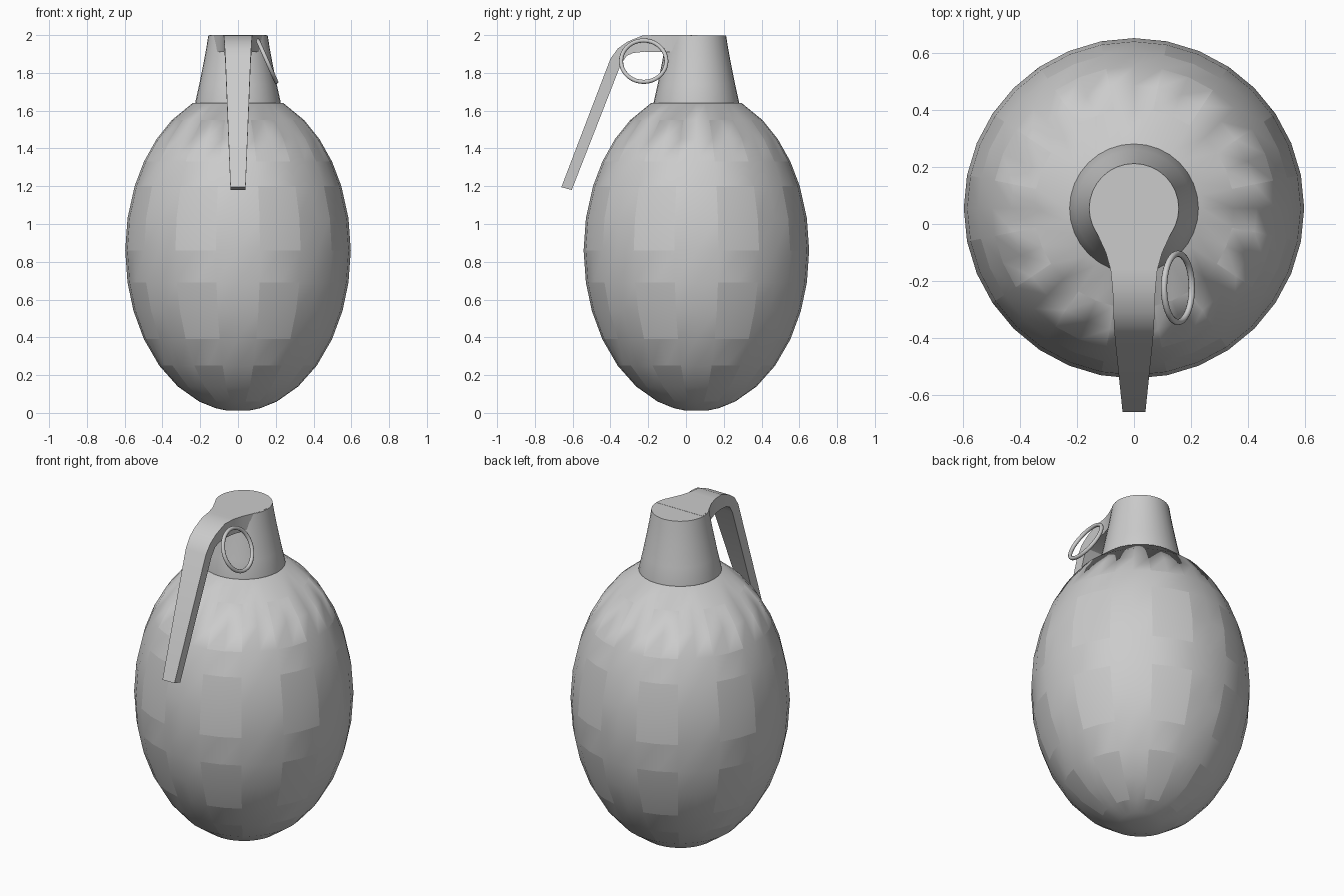
import bpy, bmesh, math

if "Cube" in bpy.data.objects:
    bpy.data.objects.remove(bpy.data.objects["Cube"])

CY = 0.055  # y of the body axis


def finish(bm, name, angle=None):
    bmesh.ops.recalc_face_normals(bm, faces=bm.faces)
    me = bpy.data.meshes.new(name)
    bm.to_mesh(me)
    bm.free()
    ob = bpy.data.objects.new(name, me)
    bpy.context.collection.objects.link(ob)
    if angle is not None:
        bpy.ops.object.select_all(action='DESELECT')
        ob.select_set(True)
        bpy.context.view_layer.objects.active = ob
        bpy.ops.object.shade_smooth_by_angle(angle=math.radians(angle))
    return ob


def lathe(profile, n):
    """Rings of (radius, z) joined by quads, with capped ends."""
    bm = bmesh.new()
    rings = [[bm.verts.new((r * math.cos(2 * math.pi * i / n),
                            CY + r * math.sin(2 * math.pi * i / n), z))
              for i in range(n)] for r, z in profile]
    grid = [[bm.faces.new((a[i], a[(i + 1) % n], b[(i + 1) % n], b[i]))
             for i in range(n)] for a, b in zip(rings, rings[1:])]
    bm.faces.new(rings[0][::-1])
    bm.faces.new(rings[-1])
    return bm, grid


# Egg-shaped body, with 4 rows of 8 shallow raised pads
N = 32
zs = [0.012, 0.025, 0.06, 0.14, 0.25, 0.39, 0.54, 0.69, 0.86, 1.03, 1.2, 1.33, 1.45, 1.55, 1.64]
pad_rows = (2, 3, 5, 6, 8, 9, 11, 12)
prof = [(0.597 * math.sqrt(1 - ((z - 0.86) / 0.852) ** 2), z) for z in zs]
bm, grid = lathe(prof, N)
# shift half a pad so the pads sit at 22.5 degrees + multiples of 45
pads = [grid[r][i] for r in pad_rows for i in range(N) if i % 4 in (1, 2)]
bmesh.ops.inset_region(bm, faces=pads, thickness=0.012, depth=0.011, use_even_offset=True)
finish(bm, "body", 60)

# Tapered neck
bm, _ = lathe([(0.2, 1.6), (0.226, 1.637), (0.226, 1.645), (0.205, 1.74),
               (0.181, 1.86), (0.168, 1.93), (0.157, 1.999)], 32)
finish(bm, "neck", 35)

# Safety lever: outer y, z, inner y, z, half width
lever = [(0.06, 2.0, 0.06, 1.92, 0.15),
         (0.0, 2.0, 0.0, 1.92, 0.143),
         (-0.05, 2.0, -0.05, 1.915, 0.122),
         (-0.10, 2.0, -0.10, 1.91, 0.099),
         (-0.16, 2.0, -0.16, 1.91, 0.082),
         (-0.23, 1.998, -0.22, 1.912, 0.075),
         (-0.31, 1.965, -0.28, 1.905, 0.072),
         (-0.36, 1.93, -0.315, 1.89, 0.07),
         (-0.40, 1.875, -0.345, 1.845, 0.067),
         (-0.66, 1.195, -0.605, 1.18, 0.04)]
bm = bmesh.new()
secs = [[bm.verts.new(p) for p in ((-w, yo, zo), (w, yo, zo), (w, yi, zi), (-w, yi, zi))]
        for yo, zo, yi, zi, w in lever]
for a, b in zip(secs, secs[1:]):
    for i in range(4):
        j = (i + 1) % 4
        bm.faces.new((a[i], a[j], b[j], b[i]))
bm.faces.new(secs[0])
bm.faces.new(secs[-1])
finish(bm, "lever", 30)

# Pull ring, leaning outward
bpy.ops.mesh.primitive_torus_add(major_segments=36, minor_segments=10,
                                 major_radius=0.12, minor_radius=0.011,
                                 location=(0.154, -0.224, 1.862),
                                 rotation=(0, math.radians(66), 0))
ring = bpy.context.object
ring.name = "pull_ring"
bpy.ops.object.shade_smooth_by_angle(angle=math.radians(60))
